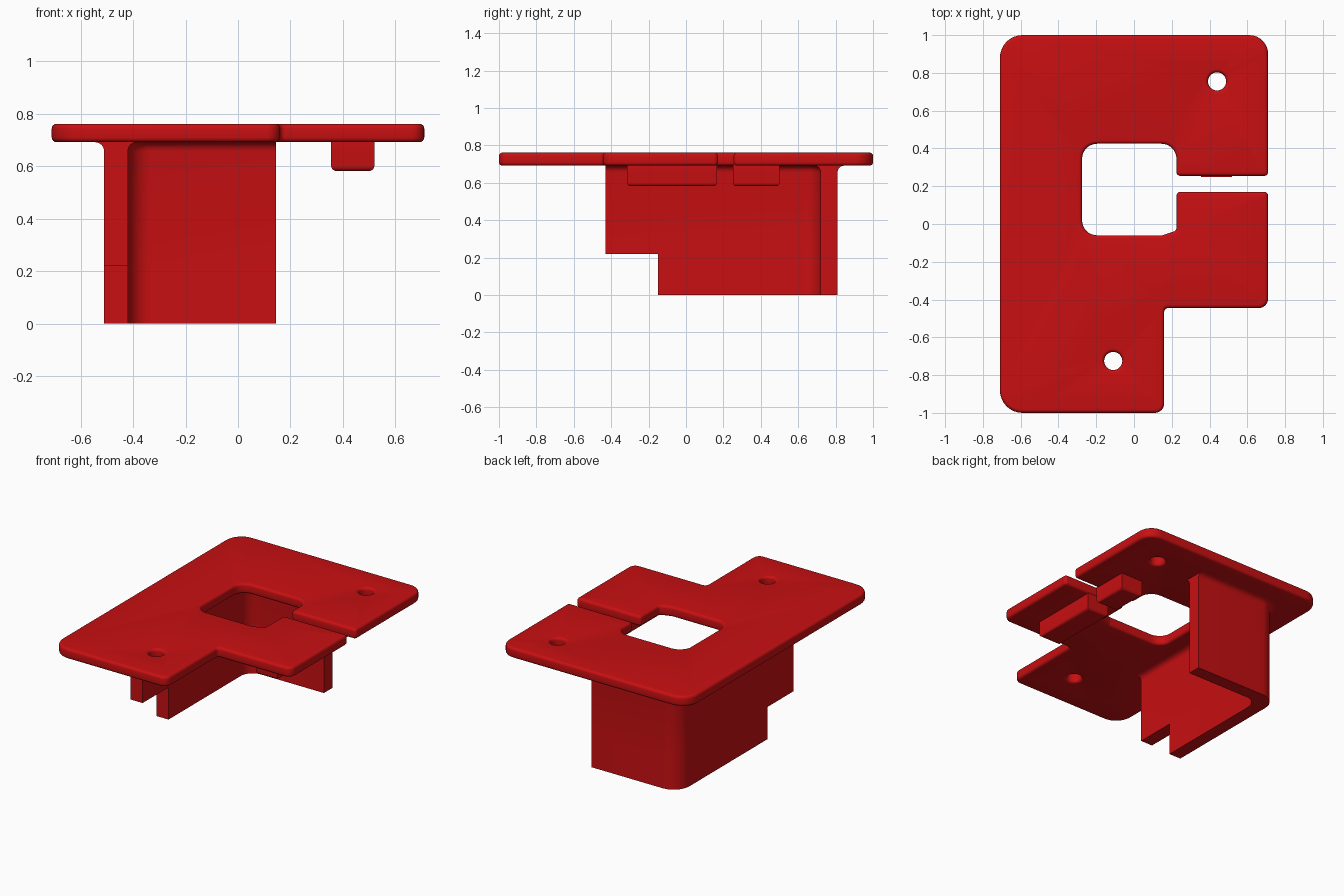
import bpy, bmesh, math
from mathutils import Vector

if "Cube" in bpy.data.objects:
    bpy.data.objects.remove(bpy.data.objects["Cube"])

red = bpy.data.materials.new("red")
red.diffuse_color = (0.58, 0.005, 0.006, 1)
red.use_nodes = True
red.node_tree.nodes["Principled BSDF"].inputs["Base Color"].default_value = red.diffuse_color

PLATE_BOTTOM, PLATE_TOP = 0.692, 0.762


def round_corner(prev, cur, nxt, r, steps=8):
    """Points of an arc of radius r that replaces one corner."""
    p, c, n = Vector(prev), Vector(cur), Vector(nxt)
    a, b = (p - c).normalized(), (n - c).normalized()
    half = a.angle(b) / 2
    centre = c + (a + b).normalized() * (r / math.sin(half))
    t = r / math.tan(half)
    v0, v1 = c + a * t - centre, c + b * t - centre
    sweep = v0.angle_signed(v1)  # clockwise positive
    out = []
    for i in range(steps + 1):
        ang = -sweep * i / steps
        co, si = math.cos(ang), math.sin(ang)
        out.append(centre + Vector((v0.x * co - v0.y * si, v0.x * si + v0.y * co)))
    return out


def rounded_loop(corners):
    n, out = len(corners), []
    for i, (x, y, r) in enumerate(corners):
        out += round_corner(corners[i - 1][:2], (x, y), corners[(i + 1) % n][:2], r)
    return out


def inset(loop, d):
    """Move a loop to its left by d."""
    out, n = [], len(loop)
    for i in range(n):
        e0 = (loop[i] - loop[i - 1]).normalized()
        e1 = (loop[(i + 1) % n] - loop[i]).normalized()
        n0, n1 = Vector((-e0.y, e0.x)), Vector((-e1.y, e1.x))
        out.append(loop[i] + (n0 + n1) * (d / (1 + n0.dot(n1))))
    return out


def loft(bm, rings):
    """Join rings of vertices with quads; return first and last edges."""
    for r0, r1 in zip(rings, rings[1:]):
        for i in range(len(r0)):
            j = (i + 1) % len(r0)
            bm.faces.new((r0[i], r0[j], r1[j], r1[i]))
    return [[bm.edges.get((r[i - 1], r[i])) for i in range(len(r))] for r in (rings[0], rings[-1])]


def finish(name, bm, angle=35):
    bmesh.ops.remove_doubles(bm, verts=bm.verts, dist=1e-5)
    bmesh.ops.recalc_face_normals(bm, faces=bm.faces)
    mesh = bpy.data.meshes.new(name)
    bm.to_mesh(mesh)
    bm.free()
    mesh.materials.append(red)
    obj = bpy.data.objects.new(name, mesh)
    bpy.context.collection.objects.link(obj)
    bpy.ops.object.select_all(action='DESELECT')
    obj.select_set(True)
    bpy.context.view_layer.objects.active = obj
    bpy.ops.object.shade_smooth_by_angle(angle=math.radians(angle))
    return obj


# Mounting plate: outline with slotted window, plus two screw holes
outline = rounded_loop([
    (-0.71, -1, .12), (0.16, -1, .05), (0.16, -0.445, .02), (0.71, -0.445, .05),
    (0.71, 0.17, .02), (0.225, 0.17, .02), (0.225, -0.035, .02), (0.15, -0.06, .03),
    (-0.275, -0.06, .08), (-0.275, 0.425, .08), (0.225, 0.425, .08), (0.225, 0.255, .02),
    (0.71, 0.255, .02), (0.71, 1, .1), (-0.71, 1, .12)])
loops = [outline]
for cx, cy in ((0.44, 0.755), (-0.11, -0.725)):
    loops.append([Vector((cx + .048 * math.cos(a), cy - .048 * math.sin(a)))
                  for a in (math.tau * k / 32 for k in range(32))])

R = 0.018  # edge rounding
arc = [math.pi / 2 * k / 4 for k in range(5)]
profile = [(R * (1 - math.sin(a)), PLATE_BOTTOM + R * (1 - math.cos(a))) for a in arc]
profile += [(d, PLATE_BOTTOM + PLATE_TOP - z) for d, z in reversed(profile)]

bm = bmesh.new()
bottom, top = [], []
for loop in loops:
    rings = [[bm.verts.new((p.x, p.y, z)) for p in inset(loop, d)] for d, z in profile]
    first, last = loft(bm, rings)
    bottom += first
    top += last
for edges, nz in ((bottom, -1), (top, 1)):
    bmesh.ops.triangle_fill(bm, edges=edges, use_beauty=True, normal=(0, 0, nz))
finish("mounting_plate", bm)


# L-shaped wall: stepped at the front, flared where it meets the plate
def wall_ring(bm, z, front, d=0.0):
    outer = [Vector((-0.51 - d, front))] + round_corner(
        (-0.51 - d, front), (-0.51 - d, 0.81 + d), (0.145, 0.81 + d), .12 + d) + [Vector((0.145, 0.81 + d))]
    inner = [Vector((0.145, 0.72 - d))] + round_corner(
        (0.145, 0.72 - d), (-0.42 + d, 0.72 - d), (-0.42 + d, front), .09 - d) + [Vector((-0.42 + d, front))]
    return [bm.verts.new((p.x, p.y, z)) for p in outer + inner]


F = 0.035  # flare radius
bm = bmesh.new()
rings = [wall_ring(bm, 0, -0.15), wall_ring(bm, 0.22, -0.15), wall_ring(bm, 0.22, -0.43)]
rings += [wall_ring(bm, PLATE_BOTTOM - F + F * math.sin(a), -0.43, F * (1 - math.cos(a))) for a in arc]
for edges in loft(bm, rings):
    bmesh.ops.triangle_fill(bm, edges=edges, use_beauty=True)
finish("corner_wall", bm)


# Two stop blocks under the plate, either side of the slot
def stop_block(name, y0, y1):
    x0, x1, z0, z1 = 0.355, 0.52, 0.582, 0.70
    bm = bmesh.new()
    bmesh.ops.create_cube(bm, size=1)
    for v in bm.verts:
        v.co = ((x0 + x1) / 2 + v.co.x * (x1 - x0), (y0 + y1) / 2 + v.co.y * (y1 - y0),
                (z0 + z1) / 2 + v.co.z * (z1 - z0))
    low = [e for e in bm.edges if all(v.co.z < z0 + .01 for v in e.verts)]
    bmesh.ops.bevel(bm, geom=low, offset=.02, segments=4, profile=.5, affect='EDGES')
    finish(name, bm)


stop_block("long_stop_block", -0.315, 0.165)
stop_block("short_stop_block", 0.25, 0.50)
